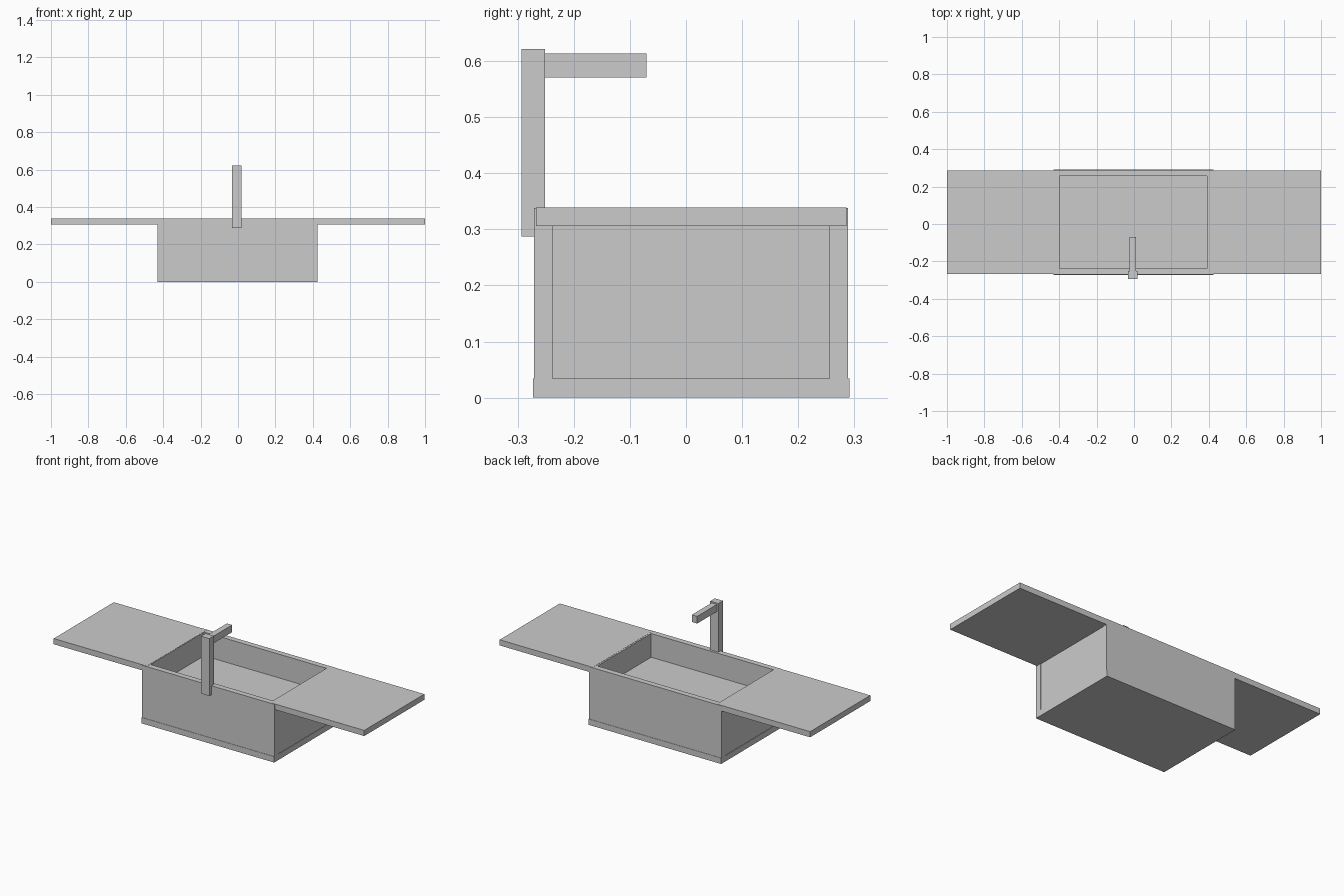
import bpy

if "Cube" in bpy.data.objects:
    bpy.data.objects.remove(bpy.data.objects["Cube"])


def box(name, x, y, z):
    """Box given by its min/max range on every axis."""
    bpy.ops.mesh.primitive_cube_add(size=1, location=[(a + b) / 2 for a, b in (x, y, z)])
    ob = bpy.context.object
    ob.name = name
    ob.scale = [b - a for a, b in (x, y, z)]
    bpy.ops.object.transform_apply(location=False, rotation=False, scale=True)
    return ob


TOP = 0.338
X0, X1 = -0.43, 0.424     # basin outer width
Y0, Y1 = -0.271, 0.289    # basin outer depth
WALL = 0.033

# basin: base plate, raised floor and four walls
box("basin_base", (X0, X1), (Y0 - 0.002, Y1 + 0.002), (0, 0.034))
box("basin_floor", (X0 + WALL, X1 - WALL), (Y0 + WALL, Y1 - WALL), (0.034, 0.2))
box("front_wall", (X0, X1), (Y0, Y0 + WALL), (0.034, TOP))
box("back_wall", (X0, X1), (Y1 - WALL, Y1), (0.034, TOP))
box("left_wall", (X0 + 0.003, X0 + WALL), (Y0 + WALL, Y1 - WALL), (0.034, TOP))
box("right_wall", (X1 - WALL, X1 - 0.003), (Y0 + WALL, Y1 - WALL), (0.034, TOP))

# drainboards, lapping over the basin rim on both sides
for name, x in (("left_board", (-1, -0.4)), ("right_board", (0.4, 1))):
    box(name, x, (-0.267, 0.286), (0.306, TOP + 0.001))

# tap: upright post and horizontal spout
box("tap_post", (-0.033, 0.02), (-0.293, -0.251), (0.287, 0.621))
box("tap_spout", (-0.023, 0.011), (-0.251, -0.07), (0.571, 0.613))
